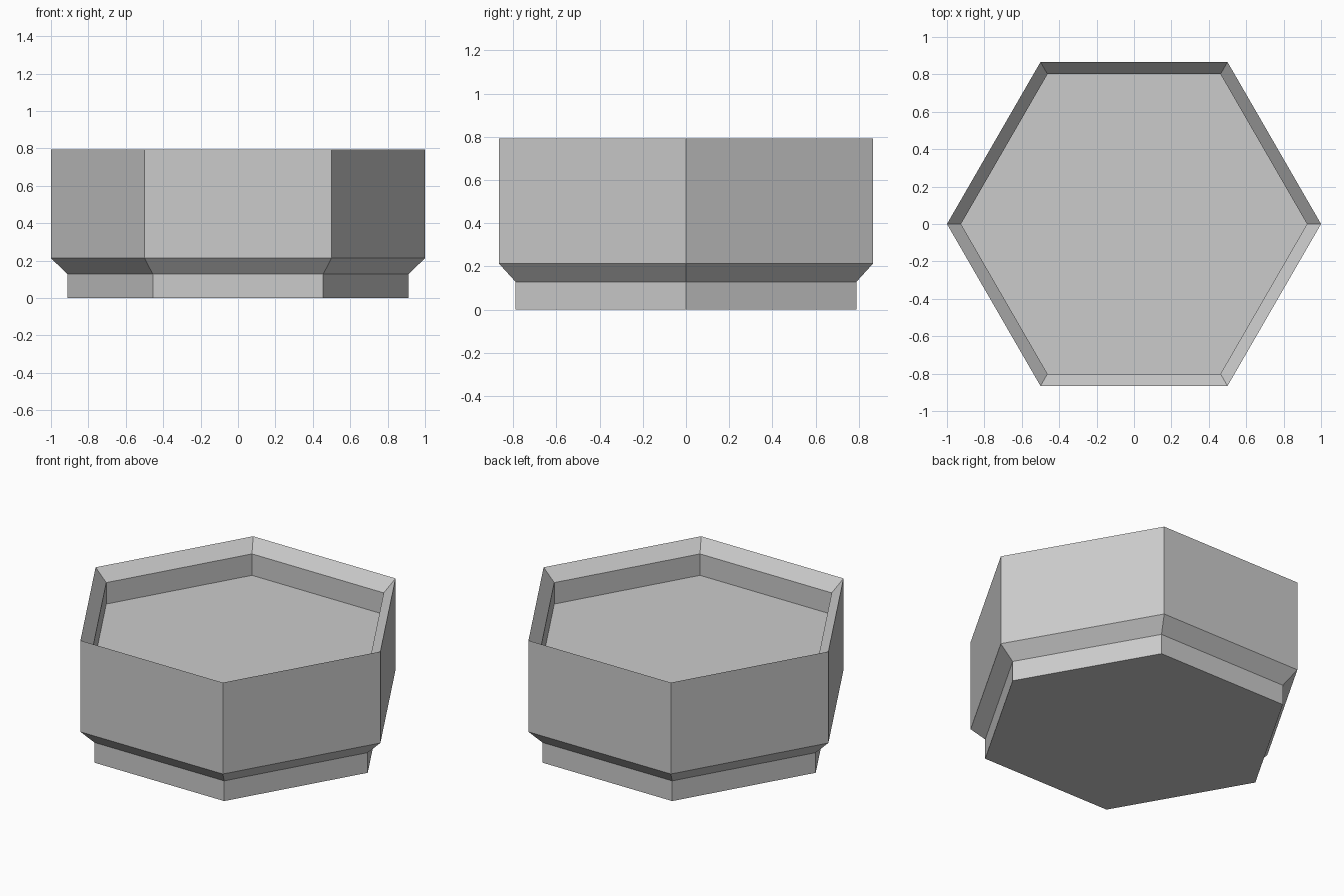
import bpy
import bmesh
import math

cube = bpy.data.objects.get("Cube")
if cube:
    bpy.data.objects.remove(cube, do_unlink=True)

SIDES = 6

# Plain grey
grey = bpy.data.materials.new("plain_grey")
grey.use_nodes = True
color = (0.6, 0.6, 0.6, 1.0)
grey.diffuse_color = color
grey.node_tree.nodes["Principled BSDF"].inputs["Base Color"].default_value = color

# Radius and height pairs: foot, flared shoulder, outer wall, sloped rim, recess
profile = [
    (0.911, 0.0),
    (0.911, 0.128),
    (1.0, 0.213),
    (1.0, 0.793),
    (0.925, 0.716),
    (0.925, 0.58),
]


def hexagon_ring(bm, radius, z):
    angles = [math.tau * i / SIDES for i in range(SIDES)]
    return [bm.verts.new((radius * math.cos(a), radius * math.sin(a), z)) for a in angles]


# Stackable hexagonal tray: bridged rings closed by the base and the tray floor
bm = bmesh.new()
rings = [hexagon_ring(bm, r, z) for r, z in profile]
for low, high in zip(rings, rings[1:]):
    for i in range(SIDES):
        j = (i + 1) % SIDES
        bm.faces.new((low[i], low[j], high[j], high[i]))
bm.faces.new(list(reversed(rings[0])))
bm.faces.new(rings[-1])
bmesh.ops.recalc_face_normals(bm, faces=bm.faces)

mesh = bpy.data.meshes.new("hexagonal_tray")
bm.to_mesh(mesh)
bm.free()
mesh.materials.append(grey)
tray = bpy.data.objects.new("hexagonal_tray", mesh)
bpy.context.collection.objects.link(tray)
